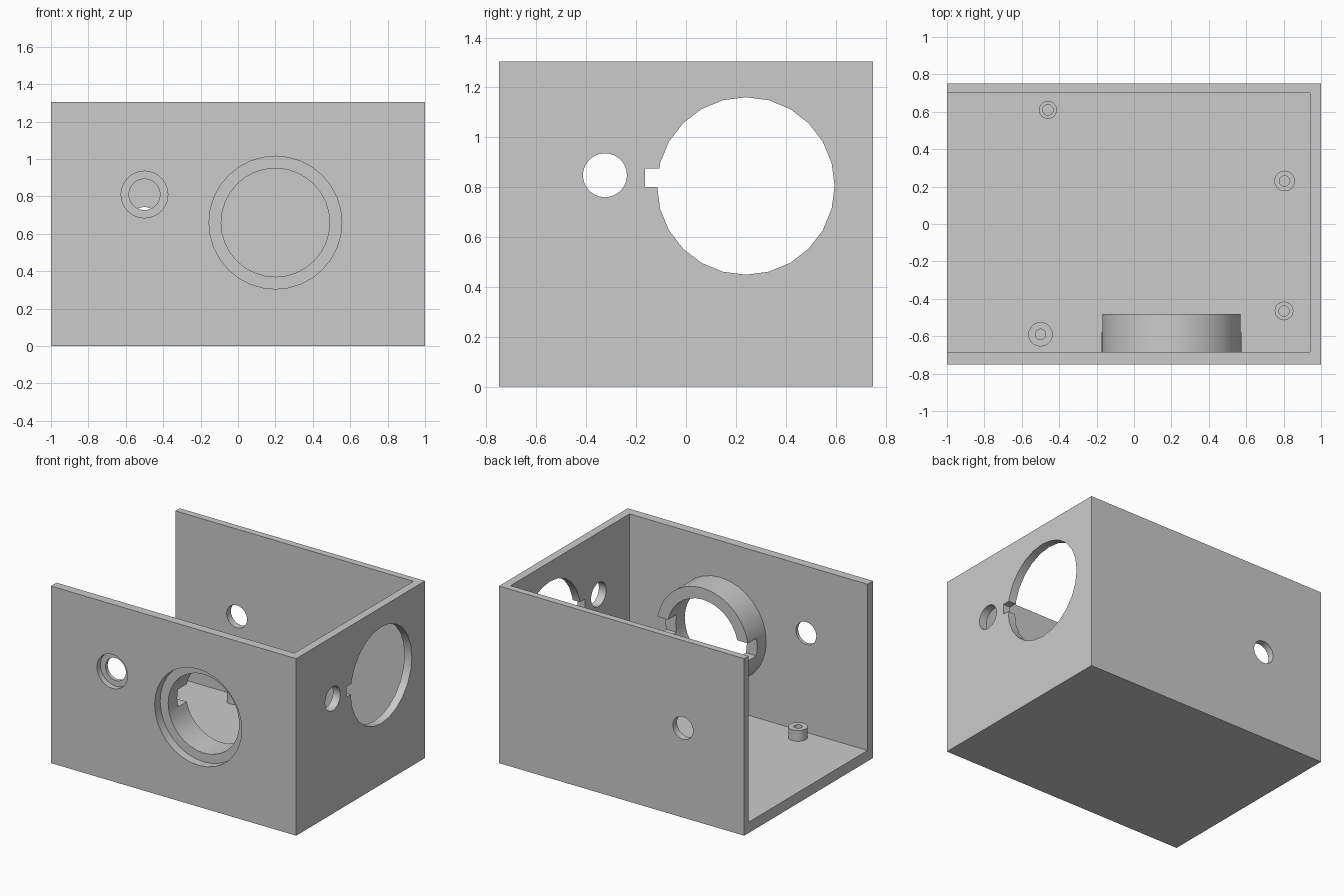
import bpy
import math
from mathutils import Vector

if "Cube" in bpy.data.objects:
    bpy.data.objects.remove(bpy.data.objects["Cube"], do_unlink=True)

grey = bpy.data.materials.new("light grey plastic")
grey.use_nodes = True
COLOUR = (0.6, 0.6, 0.6, 1)
grey.diffuse_color = COLOUR
grey.node_tree.nodes["Principled BSDF"].inputs["Base Color"].default_value = COLOUR


def box(name, low, high):
    low, high = Vector(low), Vector(high)
    bpy.ops.mesh.primitive_cube_add(size=1, location=(low + high) / 2)
    ob = bpy.context.object
    ob.name = name
    ob.scale = high - low
    bpy.ops.object.transform_apply(location=True, rotation=True, scale=True)
    ob.data.materials.append(grey)
    return ob


def rod(name, start, end, radius, sides=32):
    """Cylinder running from start to end."""
    start, end = Vector(start), Vector(end)
    axis = end - start
    bpy.ops.mesh.primitive_cylinder_add(
        vertices=sides, radius=radius, depth=axis.length, location=(start + end) / 2,
        rotation=axis.to_track_quat('Z', 'Y').to_euler())
    ob = bpy.context.object
    ob.name = name
    bpy.ops.object.transform_apply(location=True, rotation=True, scale=True)
    ob.data.materials.append(grey)
    return ob


def cut(target, cutter):
    cutter.hide_render = True
    mod = target.modifiers.new("cut", 'BOOLEAN')
    mod.operation = 'DIFFERENCE'
    mod.solver = 'EXACT'
    mod.object = cutter
    bpy.ops.object.select_all(action='DESELECT')
    bpy.context.view_layer.objects.active = target
    target.select_set(True)
    bpy.ops.object.modifier_apply(modifier=mod.name)
    bpy.data.objects.remove(cutter, do_unlink=True)


def finish(ob):
    bpy.ops.object.select_all(action='DESELECT')
    bpy.context.view_layer.objects.active = ob
    ob.select_set(True)
    bpy.ops.object.shade_smooth_by_angle(angle=math.radians(30))


FRONT, BACK = -0.75, 0.75
FRONT_IN, BACK_IN, SIDE_IN, FLOOR = -0.685, 0.70, 0.94, 0.08
RING_X, RING_Z, RING_END = 0.2, 0.66, -0.48

# Tray with open top and one open end
housing = box("housing", (-1, FRONT, 0), (1, BACK, 1.305))
cut(housing, box("cavity", (-1.2, FRONT_IN, FLOOR), (SIDE_IN, BACK_IN, 1.5)))


def front_hole(x, z, radius, y0, y1, sides):
    cut(housing, rod("front_hole", (x, y0, z), (x, y1, z), radius, sides))


# Stepped openings in the front wall
front_hole(RING_X, RING_Z, 0.355, -0.9, -0.65, 32)
front_hole(RING_X, RING_Z, 0.29, -0.7, -0.6, 32)
front_hole(-0.5, 0.81, 0.125, -0.9, -0.71, 32)
front_hole(-0.5, 0.81, 0.083, -0.8, -0.6, 32)

# Round hole in the back wall
front_hole(-0.5, 0.66, 0.083, 0.6, 0.9, 32)

# Keyed opening and small hole in the side wall
cut(housing, rod("side_hole", (0.85, 0.24, 0.805), (1.1, 0.24, 0.805), 0.356, 24))
cut(housing, box("side_key", (0.8, -0.165, 0.8), (1.2, 0, 0.875)))
cut(housing, rod("side_small_hole", (0.85, -0.325, 0.848), (1.1, -0.325, 0.848), 0.088, 40))
finish(housing)

# Collar behind the large front opening, slotted on both sides
collar = rod("collar", (RING_X, FRONT_IN, RING_Z), (RING_X, RING_END, RING_Z), 0.375)
cut(collar, rod("collar_bore", (RING_X, -0.8, RING_Z), (RING_X, -0.3, RING_Z), 0.29))
cut(collar, box("collar_slot", (RING_X - 0.5, -0.58, RING_Z - 0.065),
                (RING_X + 0.5, -0.4, RING_Z + 0.065)))
finish(collar)

# Hollow mounting posts on the floor
posts = {
    "back_end_post": (-0.46, 0.61, 0.048),
    "front_end_post": (-0.5, -0.59, 0.065),
    "back_side_post": (0.805, 0.23, 0.055),
    "front_side_post": (0.802, -0.465, 0.05),
}
for name, (x, y, radius) in posts.items():
    post = rod(name, (x, y, FLOOR), (x, y, 0.16), radius, 24)
    cut(post, rod("post_bore", (x, y, 0), (x, y, 0.3), 0.028, 24))
    finish(post)
